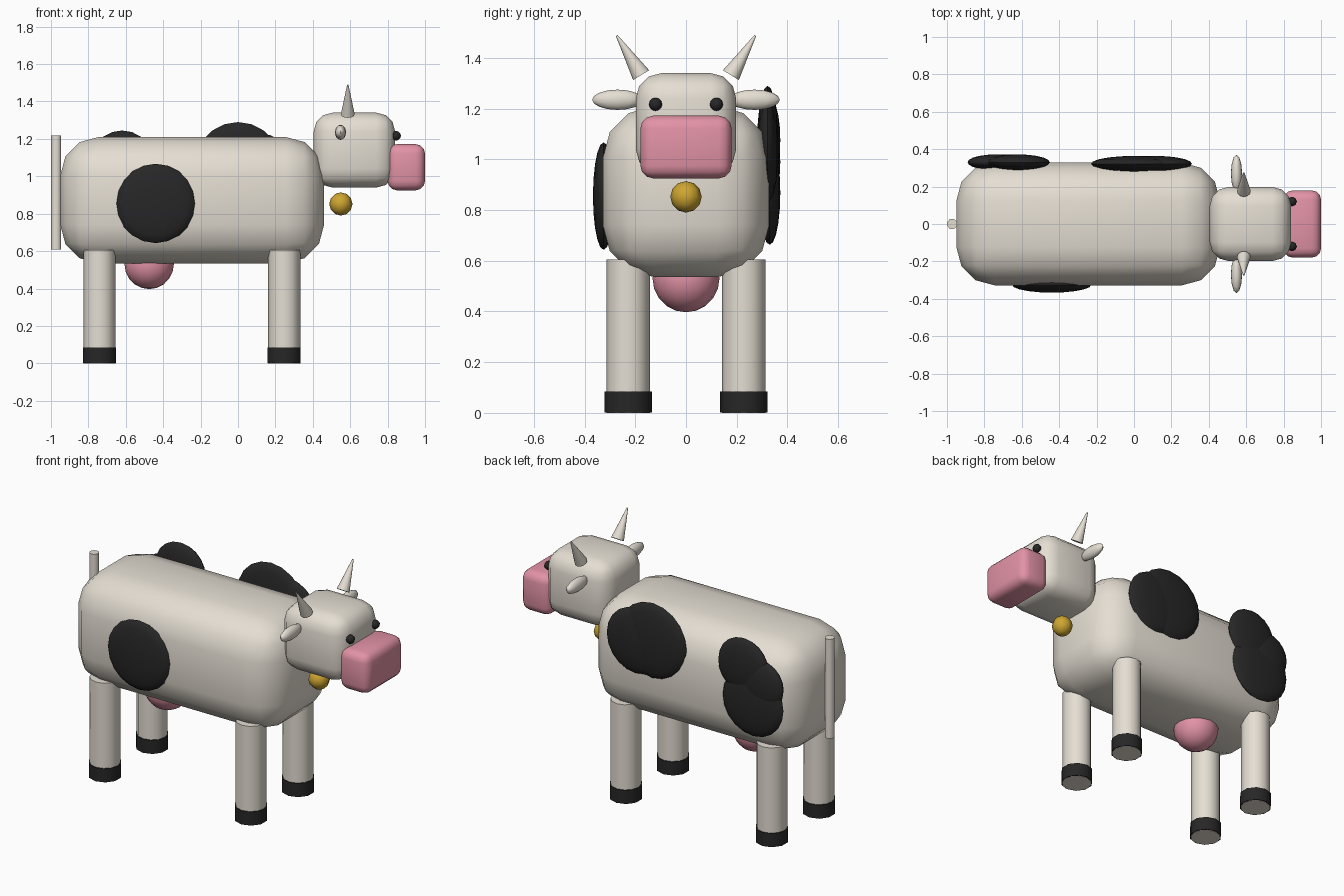
import bpy, math
from mathutils import Vector

if "Cube" in bpy.data.objects:
    bpy.data.objects.remove(bpy.data.objects["Cube"])


def material(name, rgb):
    m = bpy.data.materials.new(name)
    m.diffuse_color = (*rgb, 1)
    m.use_nodes = True
    m.node_tree.nodes["Principled BSDF"].inputs["Base Color"].default_value = m.diffuse_color
    return m


CREAM = material("cream hide", (0.78, 0.73, 0.65))
BLACK = material("black", (0.02, 0.02, 0.02))
PINK = material("pink skin", (0.76, 0.29, 0.38))
GOLD = material("gold", (0.62, 0.38, 0.03))


def finish(name, mat, angle=40):
    ob = bpy.context.object
    ob.name = name
    ob.data.materials.append(mat)
    bpy.ops.object.transform_apply(location=False, rotation=True, scale=True)
    bpy.ops.object.shade_smooth_by_angle(angle=math.radians(angle))
    return ob


def rounded_box(name, lo, hi, bevel, segments, mat):
    lo, hi = Vector(lo), Vector(hi)
    bpy.ops.mesh.primitive_cube_add(size=1, location=(lo + hi) / 2)
    bpy.context.object.scale = hi - lo
    bpy.ops.object.transform_apply(location=False, rotation=False, scale=True)
    mod = bpy.context.object.modifiers.new("bevel", "BEVEL")
    mod.width, mod.segments = bevel, segments
    bpy.ops.object.modifier_apply(modifier="bevel")
    return finish(name, mat, 50)


def ball(name, loc, size, mat, segments=16, rings=10, rot=(0, 0, 0)):
    bpy.ops.mesh.primitive_uv_sphere_add(segments=segments, ring_count=rings,
                                         radius=1, location=loc, rotation=rot)
    bpy.context.object.scale = size
    return finish(name, mat, 60)


def rod(name, a, b, r1, r2, sides, mat):
    a, b = Vector(a), Vector(b)
    bpy.ops.mesh.primitive_cone_add(vertices=sides, radius1=r1, radius2=r2,
                                    depth=(b - a).length, location=(a + b) / 2,
                                    rotation=(b - a).to_track_quat('Z', 'Y').to_euler())
    return finish(name, mat)


# Trunk, head and muzzle
rounded_box("body", (-0.95, -0.328, 0.535), (0.46, 0.328, 1.21), 0.205, 3, CREAM)
rounded_box("head", (0.405, -0.198, 0.94), (0.84, 0.198, 1.34), 0.10, 3, CREAM)
rounded_box("muzzle", (0.80, -0.18, 0.925), (1.0, 0.18, 1.172), 0.05, 3, PINK)

# Paired head parts
for s, side in ((-1, "right"), (1, "left")):
    ball(f"eye_{side}", (0.845, s * 0.12, 1.217), (0.026,) * 3, BLACK, 8, 6)
    ball(f"ear_{side}", (0.548, s * 0.27, 1.235), (0.03, 0.1, 0.04), CREAM, 12, 8)
    rod(f"horn_{side}", (0.587, s * 0.177, 1.332), (0.587, s * 0.273, 1.488),
        0.037, 0.004, 12, CREAM)

# Legs and hooves
for x, end in ((-0.74, "back"), (0.247, "front")):
    for s, side in ((-1, "right"), (1, "left")):
        y = s * 0.228
        rod(f"{end}_leg_{side}", (x, y, 0), (x, y, 0.605), 0.086, 0.086, 12, CREAM)
        rod(f"{end}_hoof_{side}", (x, y, 0.002), (x, y, 0.085), 0.093, 0.093, 10, BLACK)

# Udder, tail and bell
ball("udder", (-0.475, 0, 0.53), (0.132, 0.132, 0.133), PINK)
rod("tail", (-0.972, 0, 0.61), (-0.972, 0, 1.217), 0.028, 0.028, 10, CREAM)
ball("bell", (0.55, 0, 0.852), (0.062,) * 3, GOLD, 8, 6)

# Hide patches: overlapping flattened lobes (x, z, radius) on each flank
patches = {
    "flank_patch_right": (-0.325, [(-0.44, 0.855, 0.212)]),
    "shoulder_patch_left": (0.322, [(0.0, 1.06, 0.23), (0.11, 1.03, 0.2)]),
    "rump_patch_left": (0.33, [(-0.62, 1.075, 0.17), (-0.685, 0.868, 0.205),
                               (-0.74, 0.99, 0.15)]),
}
for name, (y, lobes) in patches.items():
    for i, (x, z, r) in enumerate(lobes):
        # poles point outward from the flank
        ball(f"{name}_{i + 1}", (x, y, z), (r, r, 0.042), BLACK, 20, 10,
             (math.pi / 2, 0, 0))
